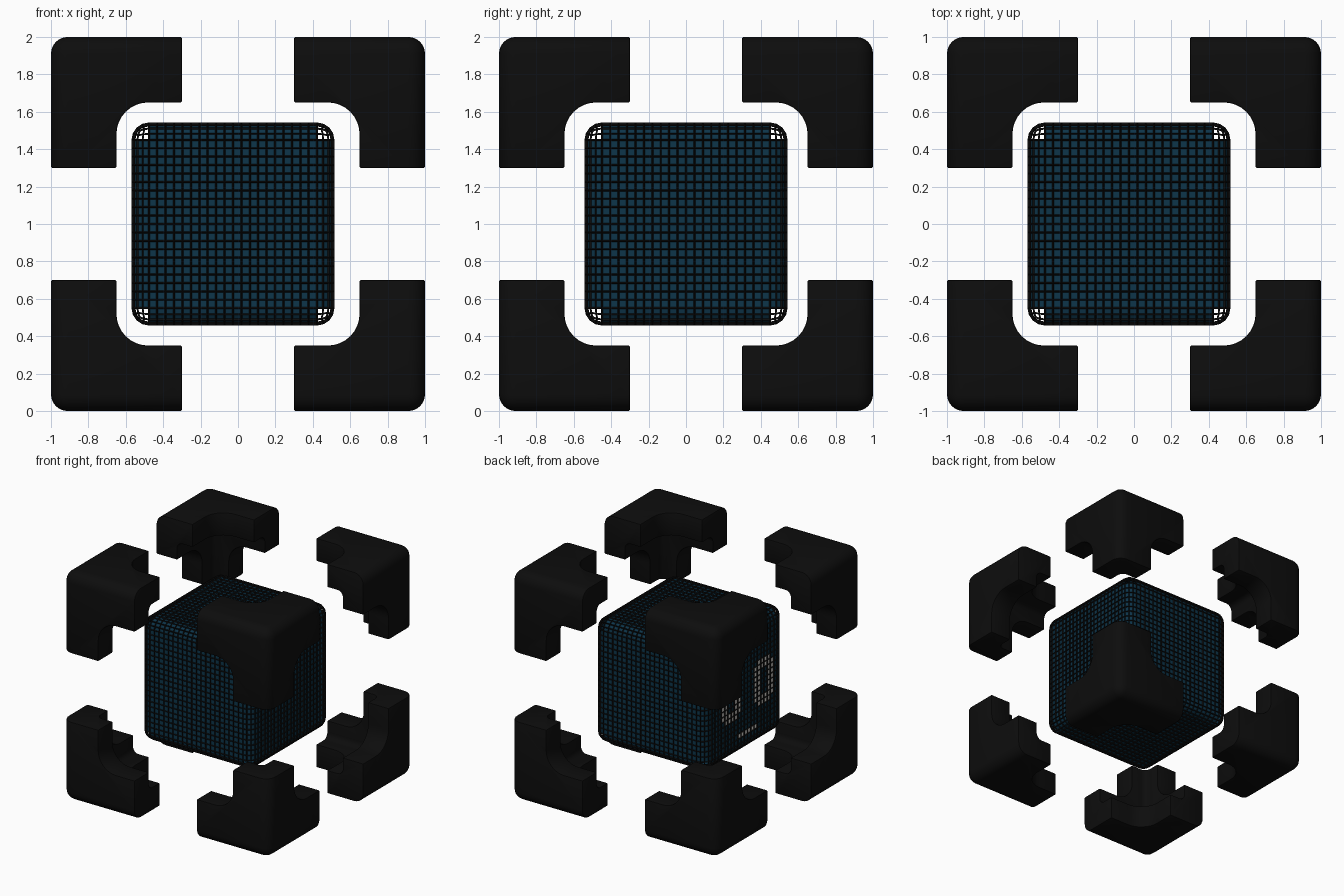
import bpy, bmesh, math
from mathutils import Vector

if "Cube" in bpy.data.objects:
    bpy.data.objects.remove(bpy.data.objects["Cube"])


def material(name, rgb):
    m = bpy.data.materials.new(name)
    m.diffuse_color = (*rgb, 1)
    m.use_nodes = True
    m.node_tree.nodes["Principled BSDF"].inputs["Base Color"].default_value = m.diffuse_color
    return m


BLACK = material("matte black", (0.004, 0.004, 0.004))
BLUE = material("deep blue", (0.004, 0.035, 0.068))
WHITE = material("soft white", (0.8, 0.78, 0.74))

CELL, N, FLAT = 0.045, 20, 0.45      # tile size, tiles per side, half of the flat area
CORE = (-0.027, 0, 1)


def make_object(name, bm, mats, location=(0, 0, 0)):
    bmesh.ops.recalc_face_normals(bm, faces=bm.faces)
    me = bpy.data.meshes.new(name)
    bm.to_mesh(me)
    bm.free()
    ob = bpy.data.objects.new(name, me)
    ob.location = location
    bpy.context.collection.objects.link(ob)
    for m in mats:
        me.materials.append(m)
    return ob


def activate(ob):
    bpy.ops.object.select_all(action='DESELECT')
    ob.select_set(True)
    bpy.context.view_layer.objects.active = ob


def rounded_grid(radius):
    """Cube of square cells whose edges and corners are rounded."""
    bend = [radius * math.tan(math.radians(a)) for a in (22.5, 45)]
    ts = [-FLAT - b for b in reversed(bend)]
    ts += [-FLAT + CELL * i for i in range(N + 1)]
    ts += [FLAT + b for b in bend]
    bm = bmesh.new()
    for axis in range(3):
        for side in (-1, 1):
            rows = []
            for u in ts:
                row = []
                for v in ts:
                    p = Vector((0, 0, 0))
                    p[axis] = side * (FLAT + radius)
                    p[(axis + 1) % 3], p[(axis + 2) % 3] = u, v
                    base = Vector([max(-FLAT, min(FLAT, c)) for c in p])
                    row.append(bm.verts.new(base + (p - base).normalized() * radius))
                rows.append(row)
            for a, b in zip(rows, rows[1:]):
                for j in range(len(ts) - 1):
                    bm.faces.new((a[j], a[j + 1], b[j + 1], b[j]))
    bmesh.ops.remove_doubles(bm, verts=bm.verts, dist=0.0005)
    return bm


def is_lit(col, row):
    """Two ring eyes and a straight mouth."""
    if row == 1 and 8 <= col <= 13:
        return True
    for start in (3, 13):
        c, r = col - start, row - 5
        if 0 <= c <= 5 and 0 <= r <= 8:
            corner = c in (0, 5) and r in (0, 8)
            hole = 2 <= c <= 3 and 2 <= r <= 6
            return not corner and not hole
    return False


# Tiled shell, open at its eight corners, with a lit face on the left side
bm = rounded_grid(0.08)
open_corners = [f for f in bm.faces
                if min(abs(c) for c in f.calc_center_median()) > FLAT]
bmesh.ops.delete(bm, geom=open_corners, context='FACES')
for f in bm.faces:
    c = f.calc_center_median()
    if c.x < -FLAT - 0.079:
        col = math.floor((-c.y + FLAT) / CELL)
        row = math.floor((c.z + FLAT) / CELL)
        f.material_index = int(is_lit(col, row))
make_object("tile_shell", bm, [BLUE, WHITE], CORE)

# Black lattice over the tiles
lattice = make_object("lattice", rounded_grid(0.085), [BLACK], CORE)
wire = lattice.modifiers.new("wire", 'WIREFRAME')
wire.thickness = 0.015
wire.offset = 0
wire.use_even_offset = False


def box(name, lo, hi, radius=0, segments=6, pick=lambda e: True):
    """Box with some of its edges rounded."""
    bm = bmesh.new()
    bmesh.ops.create_cube(bm, size=1)
    lo, hi = Vector(lo), Vector(hi)
    for v in bm.verts:
        v.co = Vector([lo[i] + (v.co[i] + 0.5) * (hi[i] - lo[i]) for i in range(3)])
    if radius:
        bmesh.ops.bevel(bm, geom=[e for e in bm.edges if pick(e)], offset=radius,
                        segments=segments, profile=0.5, affect='EDGES')
    return make_object(name, bm, [BLACK], (0, 0, 1))


def is_outer(e):
    a, b = (v.co for v in e.verts)
    return sum(min(a[i], b[i]) > 0.99 for i in range(3)) == 2


# One corner guard: rounded block, cut through along each axis and hollowed inside
guard = box("corner_guards", (0.3,) * 3, (1,) * 3, 0.09, 6, is_outer)
cutters = [box("cavity_cutter", (-0.8,) * 3, (0.8,) * 3, 0.05, 4)]
for axis in range(3):
    hi = [0.65] * 3
    hi[axis] = 1.3
    cutters.append(box("axis_cutter", [-c for c in hi], hi, 0.17, 8,
                       lambda e: abs(e.verts[0].co[axis] - e.verts[1].co[axis]) > 2))
activate(guard)
for cutter in cutters:
    cutter.hide_render = True
    mod = guard.modifiers.new("cut", 'BOOLEAN')
    mod.operation, mod.solver, mod.object = 'DIFFERENCE', 'EXACT', cutter
    bpy.ops.object.modifier_apply(modifier=mod.name)
    bpy.data.objects.remove(cutter)

# Softened rims, smooth shading and mirroring to all eight corners
soft = guard.modifiers.new("soft_rims", 'BEVEL')
soft.width, soft.segments = 0.008, 2
soft.limit_method, soft.angle_limit = 'ANGLE', math.radians(50)
bpy.ops.object.modifier_apply(modifier=soft.name)
bpy.ops.object.shade_smooth_by_angle(angle=math.radians(40))
mirror = guard.modifiers.new("eight_corners", 'MIRROR')
mirror.use_axis = (True, True, True)
